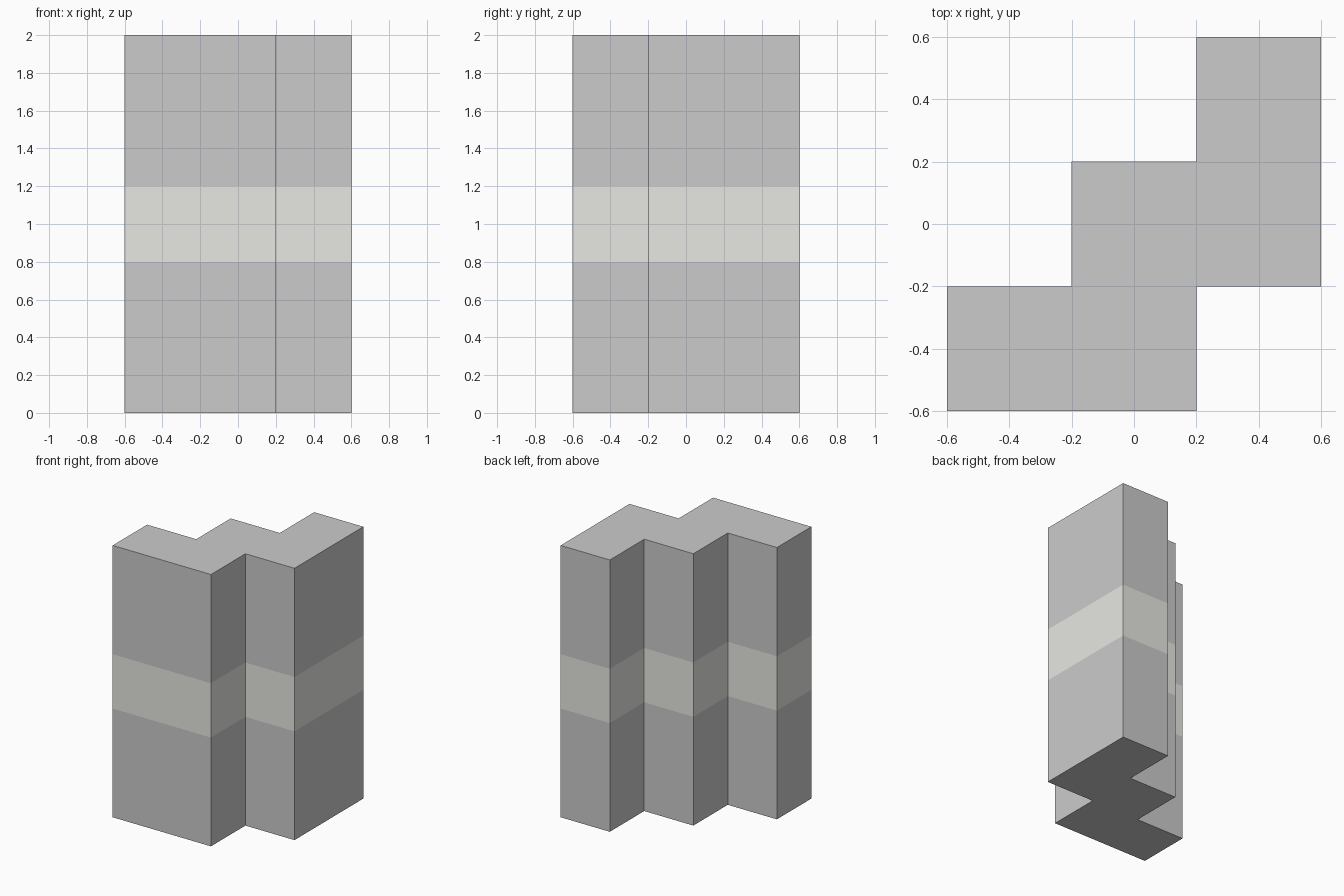
import bpy, bmesh

if "Cube" in bpy.data.objects:
    bpy.data.objects.remove(bpy.data.objects["Cube"])

# Stepped zigzag footprint, counter-clockwise seen from above
FOOTPRINT = [(-0.6, -0.6), (0.2, -0.6), (0.2, -0.2), (0.6, -0.2), (0.6, 0.6),
             (0.2, 0.6), (0.2, 0.2), (-0.2, 0.2), (-0.2, -0.2), (-0.6, -0.2)]


def stepped_section(name, z0, z1, bottom=False, top=False, material=None):
    """Walls over the footprint; caps only where the section is exposed."""
    bm = bmesh.new()
    low = [bm.verts.new((x, y, z0)) for x, y in FOOTPRINT]
    high = [bm.verts.new((x, y, z1)) for x, y in FOOTPRINT]
    n = len(FOOTPRINT)
    for i in range(n):
        j = (i + 1) % n
        bm.faces.new((low[i], low[j], high[j], high[i]))
    if bottom:
        bm.faces.new(low[::-1])
    if top:
        bm.faces.new(high)
    mesh = bpy.data.meshes.new(name)
    bm.to_mesh(mesh)
    bm.free()
    if material:
        mesh.materials.append(material)
    obj = bpy.data.objects.new(name, mesh)
    bpy.context.collection.objects.link(obj)
    return obj


# Pale stripe colour
pale = bpy.data.materials.new("pale_stripe")
pale.diffuse_color = (0.8, 0.8, 0.765, 1.0)
pale.use_nodes = True
pale.node_tree.nodes["Principled BSDF"].inputs["Base Color"].default_value = pale.diffuse_color

# Lower body, flush stripe and upper body
stepped_section("lower_body", 0.0, 0.8, bottom=True)
stepped_section("middle_stripe", 0.8, 1.2, material=pale)
stepped_section("upper_body", 1.2, 2.0, top=True)
